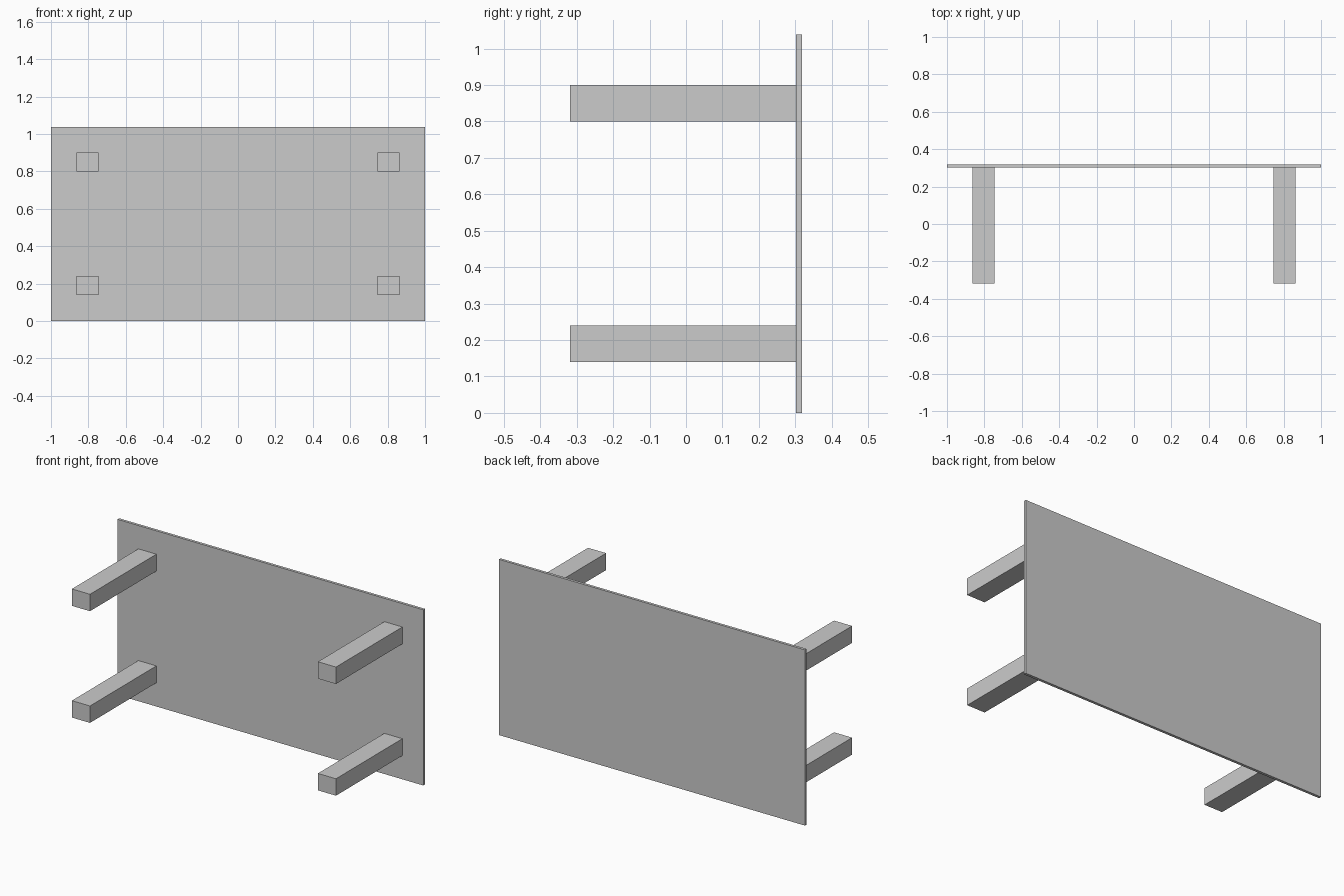
import bpy

if "Cube" in bpy.data.objects:
    bpy.data.objects.remove(bpy.data.objects["Cube"])


def box(name, x, y, z):
    """Box spanning the given (min, max) ranges."""
    bpy.ops.mesh.primitive_cube_add(size=1)
    ob = bpy.context.object
    ob.name = name
    ob.location = [(a + b) / 2 for a, b in (x, y, z)]
    ob.scale = [b - a for a, b in (x, y, z)]
    bpy.ops.object.transform_apply(location=False, rotation=False, scale=True)
    return ob


BACK = 0.318        # half of overall depth
JOINT = 0.302       # where the legs meet the panel

# Table top, standing upright on its long edge
box("table_top", (-1, 1), (JOINT, BACK), (0, 1.038))

# Four legs pointing forward
for side, cx in (("left", -0.804), ("right", 0.804)):
    for level, z0 in (("lower", 0.14), ("upper", 0.80)):
        box(f"{level}_{side}_leg", (cx - 0.059, cx + 0.059),
            (-BACK, JOINT), (z0, z0 + 0.10))
